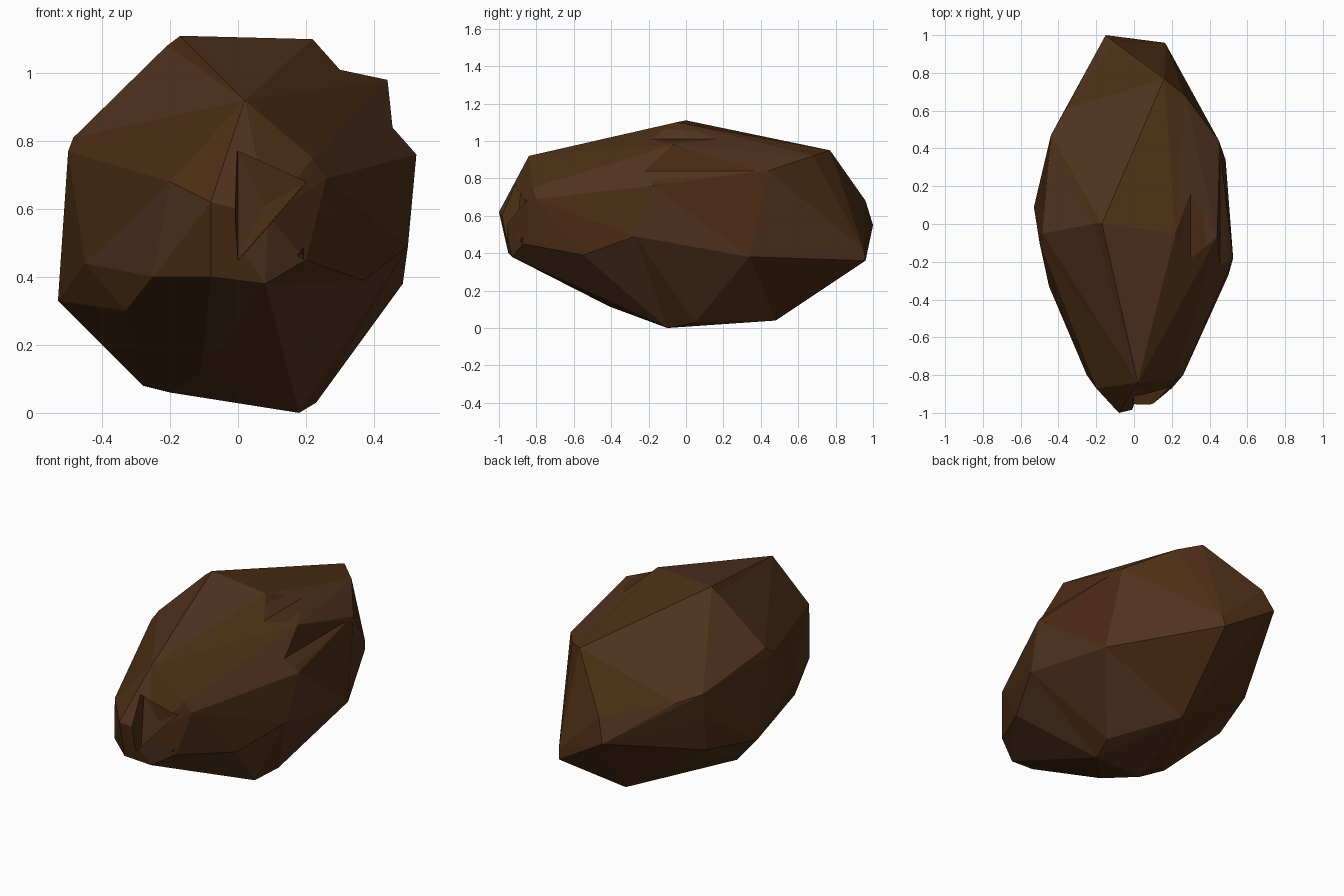
import bpy, bmesh, random

random.seed(4)

# Brown rock tones
TONES = []
for i, c in enumerate([(0.072, 0.028, 0.007), (0.083, 0.033, 0.014), (0.072, 0.024, 0.007)]):
    m = bpy.data.materials.new("brown_stone_%d" % i)
    m.diffuse_color = (*c, 1)
    TONES.append(m)


def hull(name, points):
    """Faceted solid wrapped around a few corner points."""
    bm = bmesh.new()
    for p in points:
        bm.verts.new(p)
    bmesh.ops.convex_hull(bm, input=bm.verts)
    loose = [v for v in bm.verts if not v.link_faces]
    bmesh.ops.delete(bm, geom=loose, context='VERTS')
    bmesh.ops.recalc_face_normals(bm, faces=bm.faces)
    me = bpy.data.meshes.new(name)
    bm.to_mesh(me)
    bm.free()
    ob = bpy.data.objects.new(name, me)
    bpy.context.collection.objects.link(ob)
    return ob


def prism(profile, y0, y1):
    """Corner points of an x/z profile stretched along y."""
    return [(x, y, z) for y in (y0, y1) for x, z in profile]


# Main corners of the rock
rock = hull("rock", [
    # crown
    (-0.17, 0.00, 1.11), (-0.21, 0.00, 1.08), (0.22, -0.05, 1.10), (0.44, -0.07, 0.98),
    (0.16, 0.77, 0.95), (0.27, 0.68, 0.92), (0.45, 0.44, 0.84), (0.02, -0.84, 0.92),
    # right side
    (0.525, -0.18, 0.76), (0.50, -0.27, 0.49), (0.485, 0.34, 0.38), (0.37, -0.55, 0.39),
    # left side
    (-0.485, -0.05, 0.81), (-0.50, -0.10, 0.77), (-0.53, 0.09, 0.33), (-0.45, -0.33, 0.44),
    (-0.44, 0.47, 0.72), (-0.36, 0.61, 0.70), (-0.33, -0.55, 0.30),
    (-0.44, 0.46, 0.58), (-0.43, 0.42, 0.37),
    # back end
    (-0.10, 0.96, 0.68), (-0.15, 1.00, 0.55), (0.16, 0.96, 0.36), (0.17, 0.95, 0.42),
    # front end
    (-0.20, -0.87, 0.68), (-0.08, -1.00, 0.62), (0.22, -0.82, 0.75), (0.26, -0.80, 0.69),
    (0.20, -0.87, 0.45), (0.08, -0.93, 0.38), (-0.08, -0.95, 0.40), (-0.25, -0.80, 0.40),
    (0.09, -0.96, 0.58),
    # underside
    (0.18, -0.10, 0.00), (0.23, 0.05, 0.03), (0.06, 0.48, 0.04),
    (-0.28, -0.08, 0.08), (-0.20, -0.19, 0.06), (-0.11, -0.41, 0.115),
])

# Chips broken out of the surface
CHIPS = {
    "front_chip": [(-0.02, -1.1, 0.77), (0.20, -1.1, 0.68), (0.11, -1.1, 0.58), (0.00, -1.1, 0.44),
                   (0.00, -0.88, 0.77), (0.20, -0.82, 0.68), (0.00, -0.91, 0.45), (0.08, -0.86, 0.61)],
    "lower_front_chip": [(0.15, -1.0, 0.45), (0.20, -1.0, 0.53), (0.20, -1.0, 0.41), (0.19, -0.82, 0.47)],
    "shoulder_valley": prism([(0.21, 1.111), (0.30, 1.01), (0.455, 0.977), (0.50, 1.30)], -0.7, 0.6),
    "right_valley": prism([(0.439, 0.99), (0.455, 0.84), (0.53, 0.755), (0.80, 1.10)], -0.7, 0.6),
}
for name, pts in CHIPS.items():
    cutter = hull(name, pts)
    cutter.hide_render = True
    mod = rock.modifiers.new(name, 'BOOLEAN')
    mod.operation = 'DIFFERENCE'
    mod.solver = 'EXACT'
    mod.object = cutter

# Apply the chips and drop the cutters
deps = bpy.context.evaluated_depsgraph_get()
rock_mesh = bpy.data.meshes.new_from_object(rock.evaluated_get(deps))
rock.modifiers.clear()
rock.data = rock_mesh
for name in CHIPS:
    bpy.data.objects.remove(bpy.data.objects[name])

# Flat facets in mixed brown tones
rock_mesh.materials.clear()
for m in TONES:
    rock_mesh.materials.append(m)
for p in rock_mesh.polygons:
    p.use_smooth = False
    p.material_index = random.randrange(3)
